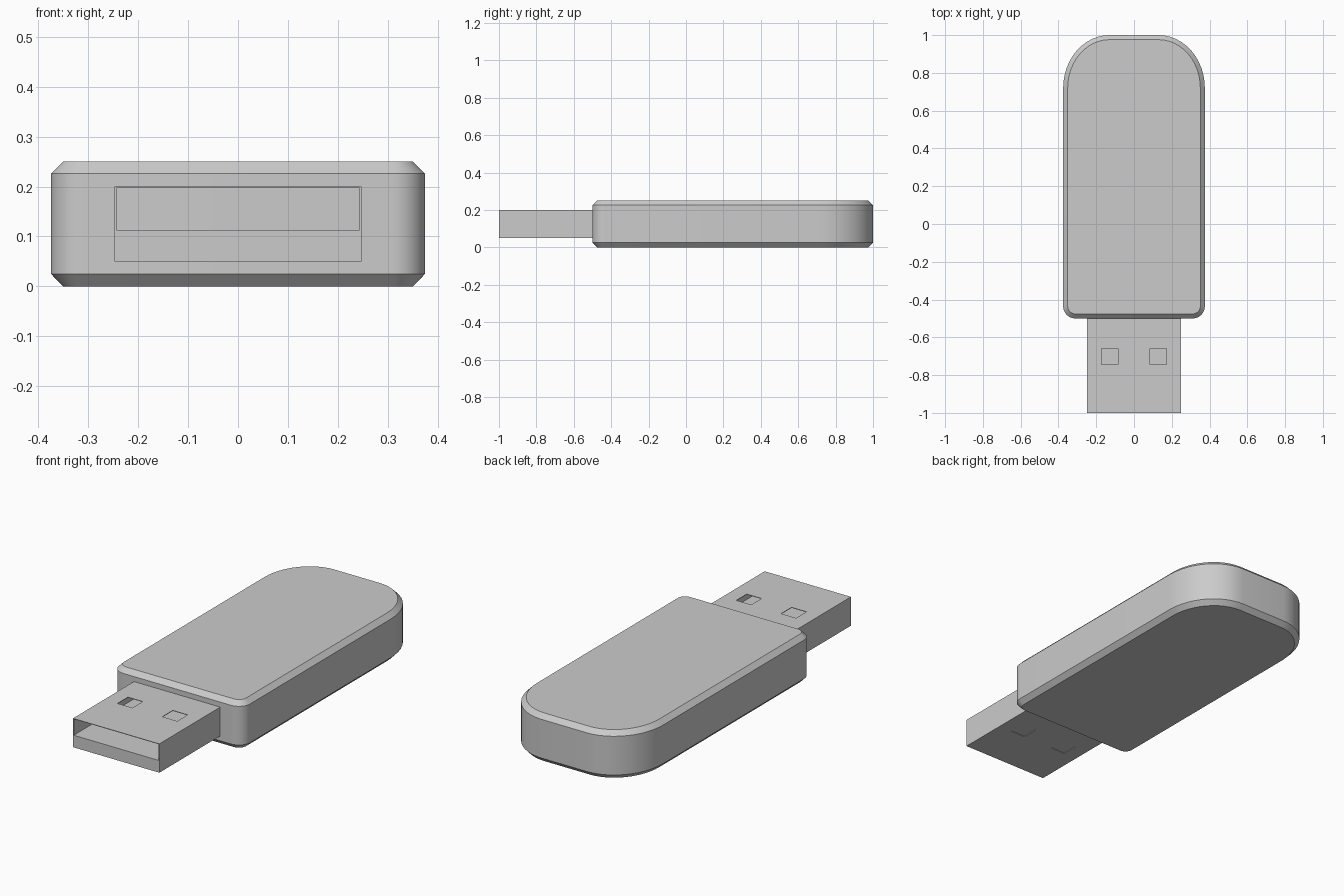
import bpy, bmesh
from math import sin, cos, pi

if "Cube" in bpy.data.objects:
    bpy.data.objects.remove(bpy.data.objects["Cube"])

ARC = 12  # segments per rounded corner


def outline(inset):
    """Rounded plan of the casing: tight front corners, broad back corners."""
    pts = []
    # centre x, centre y, radius x, radius y, start angle
    corners = [(0.31, -0.435, 0.065, 0.065, -pi / 2), (0.13, 0.72, 0.245, 0.28, 0),
               (-0.13, 0.72, 0.245, 0.28, pi / 2), (-0.31, -0.435, 0.065, 0.065, pi)]
    for cx, cy, rx, ry, start in corners:
        for i in range(ARC + 1):
            a = start + i * pi / 2 / ARC
            pts.append((cx + (rx - inset) * cos(a), cy + (ry - inset) * sin(a)))
    return pts


def new_object(name, bm):
    bmesh.ops.recalc_face_normals(bm, faces=bm.faces)
    mesh = bpy.data.meshes.new(name)
    bm.to_mesh(mesh)
    bm.free()
    obj = bpy.data.objects.new(name, mesh)
    bpy.context.collection.objects.link(obj)
    return obj


def box(name, lo, hi):
    bm = bmesh.new()
    bmesh.ops.create_cube(bm, size=1)
    for v in bm.verts:
        v.co = [(l + h) / 2 + c * (h - l) for l, h, c in zip(lo, hi, v.co)]
    return new_object(name, bm)


def activate(obj):
    bpy.ops.object.select_all(action='DESELECT')
    obj.select_set(True)
    bpy.context.view_layer.objects.active = obj


def cut(target, cutter):
    mod = target.modifiers.new("cut", 'BOOLEAN')
    mod.operation = 'DIFFERENCE'
    mod.solver = 'EXACT'
    mod.object = cutter
    activate(target)
    bpy.ops.object.modifier_apply(modifier=mod.name)
    bpy.data.objects.remove(cutter)


# Casing: chamfered rounded slab lofted through four rings
bm = bmesh.new()
rings = [[bm.verts.new((x, y, z)) for x, y in outline(inset)]
         for z, inset in [(0, 0.024), (0.025, 0), (0.226, 0), (0.25, 0.024)]]
for low, high in zip(rings, rings[1:]):
    n = len(low)
    for i in range(n):
        j = (i + 1) % n
        bm.faces.new((low[i], low[j], high[j], high[i]))
bm.faces.new(rings[0][::-1])
bm.faces.new(rings[-1])
casing = new_object("casing", bm)
activate(casing)
bpy.ops.object.shade_smooth_by_angle(angle=pi / 6)

# Plug: metal sleeve, solid tongue in the lower part, open slot above it
plug = box("plug", (-0.248, -1.0, 0.05), (0.248, -0.49, 0.20))
cut(plug, box("slot_cutter", (-0.244, -1.1, 0.113), (0.244, -0.4, 0.197)))

# Square latch holes: through the top wall, shallow pockets underneath
for side in (-1, 1):
    x = side * 0.129
    for z0, z1 in [(0.15, 0.3), (0.0, 0.053)]:
        cut(plug, box("latch_cutter", (x - 0.043, -0.744, z0), (x + 0.043, -0.658, z1)))
